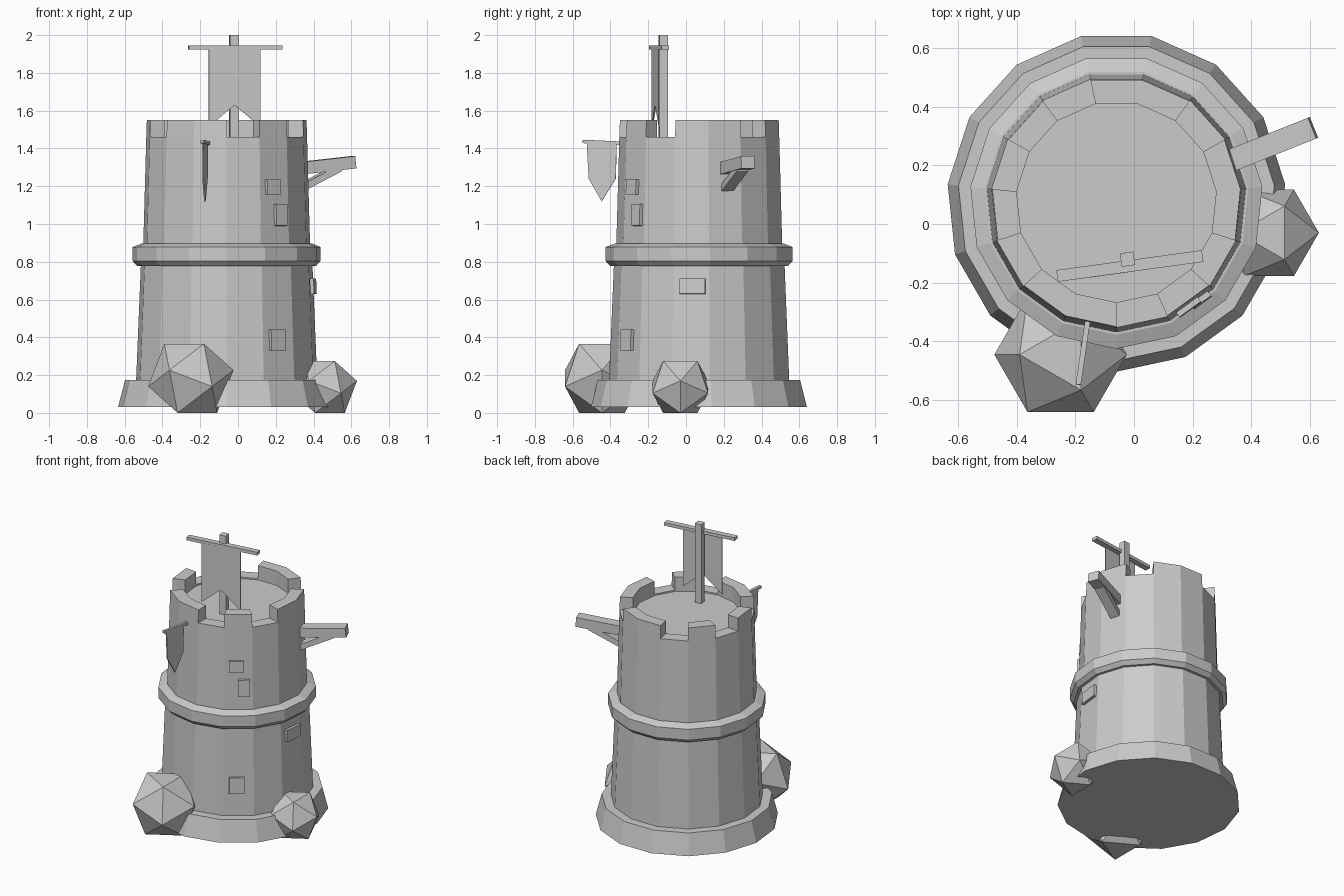
import bpy, bmesh
from math import sin, cos, radians, atan2, hypot
from mathutils import Vector, Matrix

if "Cube" in bpy.data.objects:
    bpy.data.objects.remove(bpy.data.objects["Cube"])

stone = bpy.data.materials.new("grey_stone")
stone.use_nodes = True
GREY = (0.6, 0.6, 0.6, 1)
stone.diffuse_color = GREY
stone.node_tree.nodes["Principled BSDF"].inputs["Base Color"].default_value = GREY

SIDES = 15
STEP = 360 / SIDES
CENTRE = Vector((-0.06, 0.075, 0))


def finish(name, bm, matrix=Matrix()):
    bmesh.ops.remove_doubles(bm, verts=bm.verts, dist=1e-5)
    bmesh.ops.recalc_face_normals(bm, faces=bm.faces)
    bm.transform(matrix)
    mesh = bpy.data.meshes.new(name)
    bm.to_mesh(mesh)
    bm.free()
    mesh.materials.append(stone)
    obj = bpy.data.objects.new(name, mesh)
    bpy.context.collection.objects.link(obj)
    return obj


def sweep(name, profile, first=0, count=SIDES):
    """Turn a closed (radius, z) outline around the tower axis over some sides."""
    bm = bmesh.new()
    full = count == SIDES
    rings = []
    for i in range(count + 1):
        a = radians(-90 + STEP * (first + i))
        rings.append([bm.verts.new((r * cos(a), r * sin(a), z)) for r, z in profile])
    n = len(profile)
    for a, b in zip(rings, rings[1:]):
        for j in range(n):
            k = (j + 1) % n
            corners = [a[j], a[k], b[k], b[j]]
            if profile[j][0] == 0 and profile[k][0] == 0:
                continue
            if profile[j][0] == 0:
                corners = [a[j], a[k], b[k]]
            elif profile[k][0] == 0:
                corners = [a[j], a[k], b[j]]
            bm.faces.new(corners)
    if not full:
        bm.faces.new(rings[0])
        bm.faces.new(rings[-1])
    obj = finish(name, bm, Matrix.Translation(CENTRE))
    if full:
        # merge the fans on the axis into single flat faces
        bm = bmesh.new()
        bm.from_mesh(obj.data)
        bmesh.ops.dissolve_limit(bm, angle_limit=0.01, verts=bm.verts, edges=bm.edges)
        bm.to_mesh(obj.data)
        bm.free()
    return obj


def box(name, size, matrix):
    bm = bmesh.new()
    bmesh.ops.create_cube(bm, size=1, matrix=Matrix.Diagonal((*size, 1)))
    return finish(name, bm, matrix)


def beam(name, start, end, width, height):
    """Box running between two points, its width kept level."""
    start, end = Vector(start), Vector(end)
    d = end - start
    rot = Matrix.Rotation(atan2(d.y, d.x), 4, 'Z') @ Matrix.Rotation(-atan2(d.z, hypot(d.x, d.y)), 4, 'Y')
    return box(name, (d.length, width, height), Matrix.Translation((start + end) / 2) @ rot)


def cloth(name, outline, location, yaw, thickness=0.008):
    """Thin upright sheet from an (along, z) outline."""
    bm = bmesh.new()
    face = bm.faces.new([bm.verts.new((u, -thickness / 2, z)) for u, z in outline])
    new = bmesh.ops.extrude_face_region(bm, geom=[face])["geom"]
    bmesh.ops.translate(bm, vec=(0, thickness, 0), verts=[v for v in new if isinstance(v, bmesh.types.BMVert)])
    return finish(name, bm, Matrix.Translation(location) @ Matrix.Rotation(radians(yaw), 4, 'Z'))


def boulder(name, location, r):
    """Twenty-sided rock resting on one of its faces."""
    bm = bmesh.new()
    for z, ring, turn in ((0.795, 0.607, 60), (0.188, 0.982, 0), (-0.188, 0.982, 60), (-0.795, 0.607, 0)):
        for i in range(3):
            a = radians(turn + 120 * i)
            bm.verts.new((r * ring * cos(a), r * ring * sin(a), r * z))
    bmesh.ops.convex_hull(bm, input=bm.verts)
    return finish(name, bm, Matrix.Translation(location))


# Tower body: footing, tapering wall, belt course, sunken roof floor
sweep("footing", [(0, 0.03), (0.578, 0.03), (0.541, 0.175), (0, 0.175)])
sweep("tower_wall", [(0, 0.1), (0.485, 0.1), (0.457, 0.78), (0.444, 0.89),
                     (0.428, 1.46), (0.342, 1.46), (0.342, 1.45), (0, 1.45)])
sweep("belt_course", [(0.43, 0.777), (0.475, 0.777), (0.5, 0.803), (0.5, 0.878), (0.452, 0.897), (0.43, 0.897)])

# Battlements: (first side, number of sides)
for first, count in ((1, 1), (3, 2), (6, 2), (9, 1), (11, 1), (13, 2)):
    sweep("merlon", [(0.428, 1.46), (0.425, 1.55), (0.342, 1.55), (0.342, 1.46)], first, count)

# Raised wall stones: (facing angle, wall distance, sideways shift, z, width, height)
for angle, dist, shift, z, w, h in ((306, 0.425, -0.012, 1.195, 0.09, 0.08),
                                    (306, 0.430, 0.036, 1.048, 0.075, 0.115),
                                    (306, 0.462, -0.01, 0.385, 0.095, 0.11),
                                    (354, 0.450, 0.008, 0.67, 0.135, 0.08)):
    place = (Matrix.Translation(CENTRE) @ Matrix.Rotation(radians(angle), 4, 'Z')
             @ Matrix.Translation((dist, shift, z)) @ Matrix.Rotation(radians(-2.2), 4, 'Y'))
    box("wall_stone", (0.04, w, h), place)

# Hoist beam and its brace
beam("hoist_beam", (0.31, 0.208, 1.293), (0.61, 0.328, 1.327), 0.076, 0.065)
beam("hoist_brace", (0.33, 0.216, 1.19), (0.53, 0.296, 1.295), 0.066, 0.036)

# Rooftop flag
YAW = 8
box("flag_pole", (0.046, 0.046, 0.56),
    Matrix.Translation((-0.022, -0.12, 1.72)) @ Matrix.Rotation(radians(YAW), 4, 'Z'))
beam("flag_crossbar", (-0.262, -0.177, 1.935), (0.234, -0.109, 1.935), 0.04, 0.022)
cloth("flag", [(-0.138, 1.93), (-0.138, 1.515), (0, 1.63), (0.138, 1.515), (0.138, 1.93)],
      (-0.018, -0.16, 0), YAW)

# Small hanging pennant on the front wall
beam("pennant_rod", (-0.157, -0.325, 1.427), (-0.19, -0.547, 1.437), 0.018, 0.018)
cloth("pennant", [(-0.08, 1.43), (-0.07, 1.24), (0, 1.12), (0.075, 1.24), (0.08, 1.43)],
      (-0.175, -0.446, 0), 81.5)

# Boulders at the foot
boulder("large_boulder", (-0.25, -0.445, 0.183), 0.23)
boulder("small_boulder", (0.46, -0.03, 0.137), 0.173)
